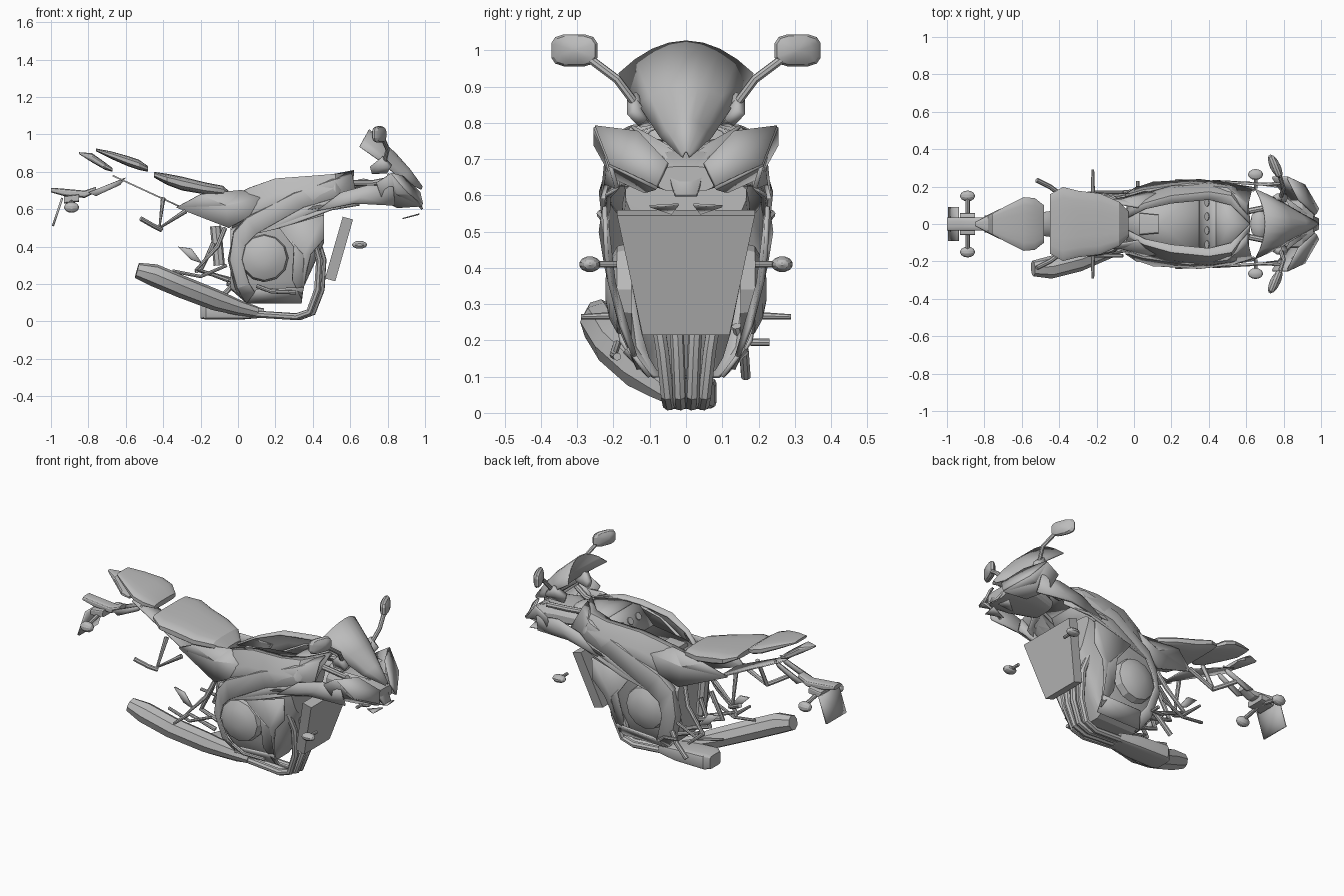
import bpy, math
from mathutils import Vector

default_cube = bpy.data.objects.get("Cube")
if default_cube:
    bpy.data.objects.remove(default_cube)

grey = bpy.data.materials.new("plain grey")
grey.use_nodes = True
grey.diffuse_color = (.5, .5, .5, 1)
grey.node_tree.nodes["Principled BSDF"].inputs["Base Color"].default_value = grey.diffuse_color


def finish(name, mesh, mirrored=False, thickness=0):
    """Link a mesh, add its modifiers and shade it."""
    part = bpy.data.objects.new(name, mesh)
    bpy.context.collection.objects.link(part)
    mesh.materials.clear()
    mesh.materials.append(grey)
    if thickness:
        shell = part.modifiers.new("Thickness", "SOLIDIFY")
        shell.thickness = thickness
        shell.offset = 0
    if mirrored:
        part.modifiers.new("Mirror", "MIRROR").use_axis = (False, True, False)
    bpy.ops.object.select_all(action="DESELECT")
    bpy.context.view_layer.objects.active = part
    part.select_set(True)
    bpy.ops.object.shade_smooth_by_angle(angle=math.radians(25))


def grid(name, rows, mirrored=False, thickness=.01, closed=False):
    """Skin rows of points; closed rows are capped into a solid."""
    count = len(rows[0])
    span = count if closed else count - 1
    points = [point for row in rows for point in row]
    faces = []
    for r in range(len(rows) - 1):
        for c in range(span):
            d = (c + 1) % count
            faces.append((r * count + c, r * count + d, (r + 1) * count + d, (r + 1) * count + c))
    if closed:
        faces.append(tuple(reversed(range(count))))
        faces.append(tuple(range(len(points) - count, len(points))))
    mesh = bpy.data.meshes.new(name)
    mesh.from_pydata(points, [], faces)
    finish(name, mesh, mirrored, 0 if closed else thickness)


def rounded(angle, power):
    """Point on a rounded square; lower power is squarer."""
    return [math.copysign(abs(v) ** power, v) for v in (math.cos(angle), math.sin(angle))]


def loft(name, stations, bottom=1, sides=16, power=.6, centre=0):
    """Solid along x from (x, half width, low z, high z) stations."""
    rows = []
    for x, half, low, high in stations:
        row = []
        for i in range(sides):
            across, up = rounded(math.tau * (i + .5) / sides, power)
            up = up / 2 + .5
            row.append((x, centre + across * half * (bottom + (1 - bottom) * up), low + up * (high - low)))
        rows.append(row)
    grid(name, rows, closed=True)


def panel(name, points, mirrored=True, thickness=.012):
    """Thin flat panel fanned round its middle."""
    middle = sum((Vector(p) for p in points), Vector()) / len(points)
    count = len(points)
    mesh = bpy.data.meshes.new(name)
    mesh.from_pydata([*points, middle], [], [(i, (i + 1) % count, count) for i in range(count)])
    finish(name, mesh, mirrored, thickness)


def tube(name, points, radius, mirrored=False, radii=None):
    """Round pipe along a path."""
    curve = bpy.data.curves.new(name, "CURVE")
    curve.dimensions = "3D"
    curve.bevel_depth = radius
    curve.bevel_resolution = 2
    curve.use_fill_caps = True
    spline = curve.splines.new("POLY")
    spline.points.add(len(points) - 1)
    for i, point in enumerate(points):
        spline.points[i].co = (*point, 1)
        spline.points[i].radius = radii[i] if radii else 1
    source = bpy.data.objects.new(name, curve)
    mesh = bpy.data.meshes.new_from_object(source)
    bpy.data.objects.remove(source)
    finish(name, mesh, mirrored)


def pod(name, centre, size, mirrored=True, power=1, sweep=0):
    """Rounded pod such as an indicator or mirror."""
    x, y, z = centre
    rows = []
    for i in range(7):
        turn = math.pi * (i + .3) / 6.6
        row = []
        for k in range(12):
            across, up = rounded(math.tau * (k + .5) / 12, power)
            side = size[1] * math.sin(turn) * across
            row.append((x - size[0] * math.cos(turn) + sweep * side, y + side, z + size[2] * math.sin(turn) * up))
        rows.append(row)
    grid(name, rows, mirrored, closed=True)


# Seats and tail
loft("rider_seat", [(-.45, .16, .77, .8), (-.38, .2, .73, .79), (-.3, .18, .7, .775), (-.18, .165, .68, .745),
                    (-.08, .12, .67, .725), (-.03, .07, .65, .68)])
loft("passenger_seat", [(-.76, .055, .91, .925), (-.68, .1, .87, .91), (-.59, .145, .83, .885),
                        (-.53, .14, .81, .865), (-.48, .1, .8, .83)])
loft("tail_light", [(-.85, .01, .895, .905), (-.78, .05, .85, .9), (-.71, .085, .81, .85), (-.67, .07, .8, .82)])
panel("undertail_tray", [(-.67, -.04, .78), (-.67, .04, .78), (-.28, .09, .6), (-.28, -.09, .6)], False, .008)
panel("tail_side_cover", [(-.33, .08, .61), (-.2, .13, .68), (.02, .09, .7), (.12, .16, .66), (.06, .17, .56),
                          (-.05, .14, .5)])

# Number plate holder
loft("rear_fender", [(-1, .035, .69, .715), (-.93, .035, .67, .71), (-.82, .035, .66, .7), (-.76, .03, .69, .72)])
loft("rear_lamp_block", [(-.93, .06, .63, .67), (-.85, .06, .64, .68)], power=.35)
panel("plate_arm", [(-.8, .04, .69), (-.6, .03, .77), (-.63, .03, .73), (-.76, .04, .67)])
panel("number_plate", [(-.99, -.09, .51), (-.99, .09, .51), (-.94, .09, .66), (-.94, -.09, .66)], False)
tube("rear_indicator_bar", [(-.89, -.14, .62), (-.89, 0, .65), (-.89, .14, .62)], .012)
pod("rear_indicator", (-.89, .15, .61), (.04, .03, .03))

# Open tank shell with the airbox inside
grid("tank_side", [
    [(-.04, .03, .66), (-.04, .06, .65), (-.03, .09, .6), (-.03, .1, .5)],
    [(.06, .08, .71), (.06, .11, .71), (.06, .15, .62), (.06, .17, .53)],
    [(.2, .11, .755), (.2, .15, .76), (.2, .19, .68), (.2, .21, .58)],
    [(.4, .13, .77), (.4, .17, .775), (.4, .215, .7), (.4, .23, .6)],
    [(.52, .1, .785), (.52, .15, .785), (.52, .2, .71), (.52, .21, .62)],
    [(.62, 0, .805), (.62, .02, .795), (.61, .1, .72), (.6, .17, .63)]], True)
panel("tank_floor", [(-.03, -.06, .64), (.1, -.14, .63), (.36, -.19, .63), (.36, .19, .63), (.1, .14, .63),
                     (-.03, .06, .64)], False)
loft("battery_box", [(.03, .06, .6, .67), (.13, .05, .6, .68)], power=.3)
panel("airbox_lid", [(.44, -.16, .765), (.53, -.13, .775), (.62, 0, .785), (.53, .13, .775), (.44, .16, .765)], False)
panel("airbox_wall", [(.35, -.19, .63), (.35, .19, .63), (.44, .16, .765), (.44, -.16, .765)], False)
for i in range(4):
    y = -.11 + i * .075
    tube("intake_trumpet", [(.4, y, .7), (.388, y, .708)], .022)

# Engine and side fairings
loft("engine_block", [(-.04, .15, .17, .5), (.04, .19, .1, .55), (.3, .2, .1, .6), (.36, .2, .2, .62),
                      (.46, .19, .42, .64)], bottom=.5, power=.4)
rings = [(.13, .15), (.12, .19), (.08, .212), (.03, .222)]
grid("round_engine_cover", [[(.14 + r * math.cos(math.tau * k / 12), y, .34 + r * math.sin(math.tau * k / 12))
                             for k in range(12)] for r, y in rings], True, closed=True)
grid("fairing_band", [
    [(.61, .05, .8), (.61, .1, .78), (.63, .18, .69)],
    [(.5, .16, .76), (.5, .19, .75), (.52, .215, .66)],
    [(.3, .19, .69), (.3, .215, .68), (.35, .235, .61)],
    [(.05, .15, .56), (.05, .18, .55), (.1, .22, .47)],
    [(-.02, .13, .48), (-.02, .16, .47), (.04, .2, .41)],
    [(-.05, .12, .33), (-.04, .16, .33), (.02, .2, .33)],
    [(-.01, .1, .17), (0, .14, .18), (.06, .18, .2)],
    [(.05, .07, .1), (.05, .09, .1), (.1, .14, .14)]], True)
panel("upper_fairing_wedge", [(.64, .18, .69), (.52, .215, .66), (.35, .235, .61), (.1, .22, .47), (.26, .23, .51),
                              (.5, .22, .6), (.65, .19, .62)])
panel("lower_fairing", [(.22, .235, .5), (.46, .225, .57), (.46, .22, .44), (.39, .21, .36), (.36, .18, .24),
                        (.34, .13, .12), (.29, .175, .22), (.3, .22, .4)])
panel("belly_fairing", [(.05, .1, .1), (.34, .1, .1), (.35, .16, .18), (.1, .17, .17)])

# Radiator slab
grid("radiator", [[(.52, -.12, .215), (.52, .12, .215), (.465, .12, .23), (.465, -.12, .23)],
                  [(.615, -.19, .545), (.615, .19, .545), (.56, .19, .56), (.56, -.19, .56)]], closed=True)

# Exhaust, with the inner headers tucked behind the outer pair
for offset in (-1, -.35, .35, 1):
    back = .03 * abs(offset)
    tube("exhaust_header", [(.37, offset * .12, .43), (.44 - back, offset * .11, .42), (.465 - back, offset * .09, .33),
                            (.455 - back, offset * .065, .17), (.41 - back, offset * .052, .05),
                            (.34 - back, offset * .047, .025), (.08, offset * .04, .04)], .019)
loft("exhaust_collector", [(-.2, .05, .015, .09), (-.17, .075, .01, .1), (.02, .07, .01, .09), (.14, .05, .02, .07)],
     power=.35, centre=.01)
tube("muffler", [(.1, -.04, .05), (0, -.07, .075), (-.12, -.12, .115), (-.3, -.195, .185), (-.45, -.233, .248),
                 (-.54, -.238, .273)], .06, radii=[.5, .7, .95, 1, 1, .7])

# Nose, headlights and screen
panel("nose_centre", [(.985, -.03, .6), (.985, .03, .6), (.92, .06, .7), (.8, .15, .79), (.9, 0, .71),
                      (.8, -.15, .79), (.92, -.06, .7)], False)
panel("headlight_lens", [(.82, .25, .79), (.88, .13, .775), (.97, .05, .69), (.985, .08, .625), (.91, .21, .685)])
panel("headlight_side", [(.82, .25, .79), (.91, .21, .685), (.985, .08, .62), (.85, .11, .61), (.77, .2, .65),
                         (.74, .25, .74)])
panel("chin_lip", [(.88, .04, .55), (.97, .02, .575), (.96, .1, .57)], thickness=.006)
loft("headlight_housing", [(.64, .08, .64, .71), (.78, .13, .63, .74), (.9, .13, .62, .72), (.96, .08, .61, .68)])
panel("fairing_arm", [(.42, .23, .59), (.62, .22, .63), (.84, .19, .62), (.83, .22, .72), (.7, .21, .73), (.55, .22, .69)])
tube("cowl_stay", [(.57, .06, .74), (.72, .09, .74), (.82, .14, .76)], .016, True)
pod("instrument_cluster", (.67, 0, .73), (.05, .08, .035), False)
screen = [(.01, .985, .72, .98, .705), (.07, .92, .81, .87, .76), (.13, .84, .9, .77, .85), (.185, .7, 1.025, .65, .935)]
grid("windscreen", [[(xc + (xe - xc) * u * u, half * u, zc + (ze - zc) * u * u) for u in (k / 4 - 1 for k in range(9))]
                    for half, xc, zc, xe, ze in screen], thickness=.006)
panel("mirror_bracket", [(.72, .11, .79), (.8, .12, .8), (.82, .15, .83), (.77, .15, .88), (.71, .11, .83)], thickness=.03)
tube("mirror_stem", [(.78, .13, .84), (.8, .19, .92), (.775, .27, .98)], .012, True)
pod("mirror", (.755, .308, 1), (.03, .065, .045), power=.6, sweep=-.4)

# Loose front indicators
pod("front_indicator", (.65, .265, .41), (.04, .03, .022))
tube("front_indicator_stem", [(.65, .19, .41), (.65, .25, .41)], .009, True)

# Foot controls, hangers and stand
tube("passenger_hanger", [(-.4, .1, .66), (-.42, .16, .5), (-.28, .13, .59)], .013, True)
tube("passenger_peg", [(-.41, .17, .49), (-.45, .2, .51), (-.52, .235, .55)], .013, True)
tube("rider_hanger", [(-.07, .11, .5), (-.11, .14, .4), (-.22, .16, .28), (-.05, .14, .22)], .013, True)
tube("rider_peg", [(-.22, .15, .27), (-.22, .29, .265)], .012, True, [1, .6])
tube("control_rod", [(-.35, .15, .27), (-.2, .17, .24), (-.06, .17, .3)], .009, True)
panel("heel_guard", [(-.32, .14, .4), (-.25, .15, .39), (-.19, .15, .31), (-.25, .15, .33)])
tube("rear_shock", [(-.12, 0, .51), (-.1, 0, .3)], .03)
tube("shock_link", [(-.03, .07, .22), (-.2, .06, .27), (-.13, .05, .42)], .014, True)
tube("brake_pedal", [(.1, -.19, .19), (.18, -.2, .16), (.31, -.19, .155)], .011)
tube("side_stand", [(0, .14, .24), (-.05, .16, .17), (-.12, .165, .1)], .014)
tube("gear_lever", [(-.06, .17, .2), (.02, .18, .195), (.02, .23, .195)], .01)
